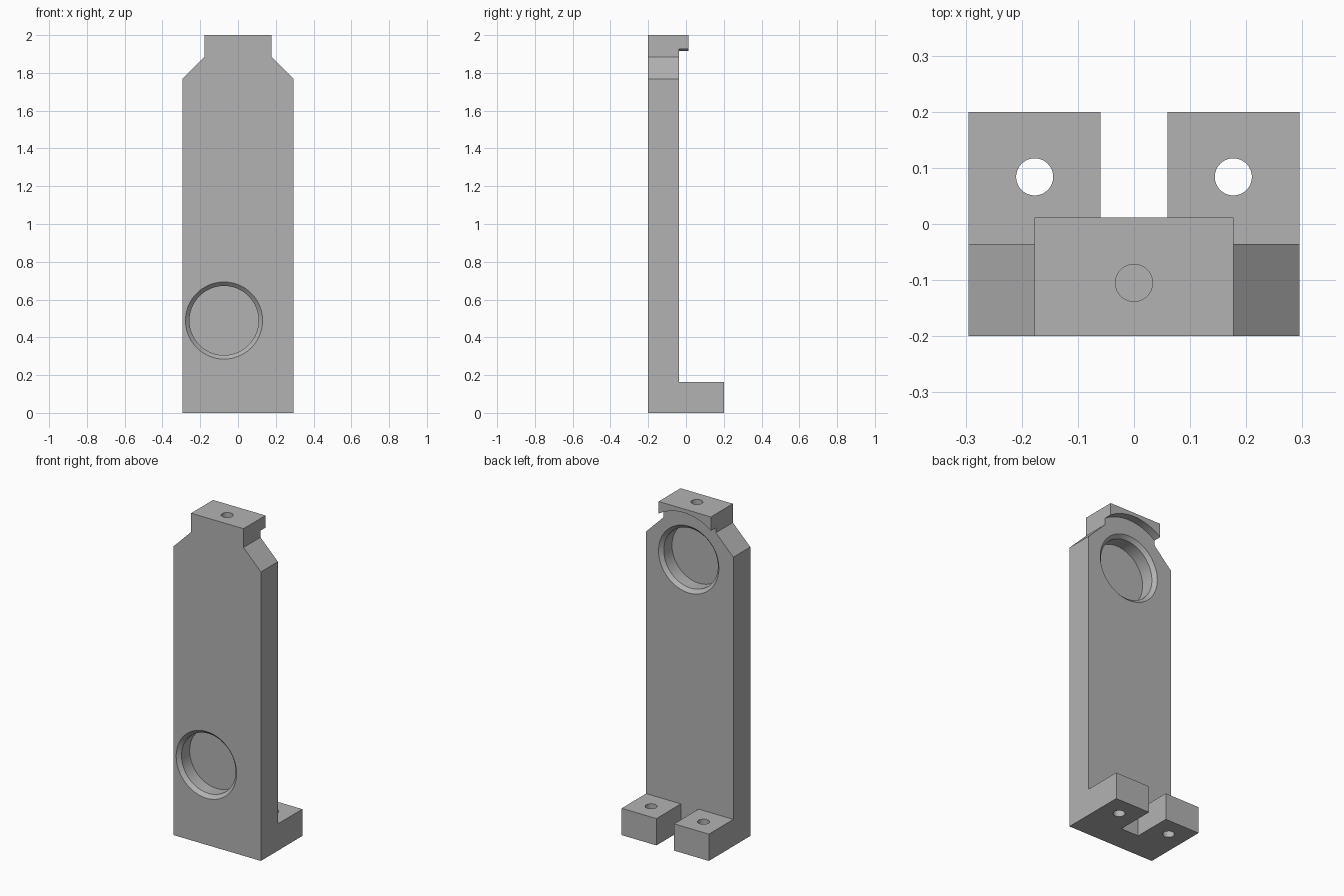
import bpy, bmesh, math
from mathutils import Matrix, Vector

if "Cube" in bpy.data.objects:
    bpy.data.objects.remove(bpy.data.objects["Cube"], do_unlink=True)

FRONT, BACK = -0.2, -0.036      # plate faces
HALF, NECK = 0.295, 0.177       # half widths of plate and neck
FOOT = 0.164                    # foot height

grey = bpy.data.materials.new("plain_grey")
grey.use_nodes = True
colour = (0.45, 0.45, 0.45, 1)
grey.diffuse_color = colour
grey.node_tree.nodes["Principled BSDF"].inputs["Base Color"].default_value = colour


def finish(name, bm):
    bmesh.ops.recalc_face_normals(bm, faces=bm.faces)
    mesh = bpy.data.meshes.new(name)
    bm.to_mesh(mesh)
    bm.free()
    mesh.materials.append(grey)
    obj = bpy.data.objects.new(name, mesh)
    bpy.context.collection.objects.link(obj)
    return obj


def extrude(name, points, vector):
    """Closed outline swept along a vector."""
    bm = bmesh.new()
    face = bm.faces.new([bm.verts.new(p) for p in points])
    swept = bmesh.ops.extrude_face_region(bm, geom=[face])
    verts = [g for g in swept["geom"] if isinstance(g, bmesh.types.BMVert)]
    bmesh.ops.translate(bm, vec=vector, verts=verts)
    return finish(name, bm)


def tube(name, start, end, r1, r2=None):
    """Cylinder or cone between two points."""
    a, b = Vector(start), Vector(end)
    turn = (b - a).to_track_quat("Z", "Y").to_matrix().to_4x4()
    bm = bmesh.new()
    bmesh.ops.create_cone(bm, cap_ends=True, segments=96, radius1=r1,
                          radius2=r1 if r2 is None else r2, depth=(b - a).length,
                          matrix=Matrix.Translation((a + b) / 2) @ turn)
    return finish(name, bm)


def combine(target, cutter, operation="DIFFERENCE"):
    mod = target.modifiers.new(cutter.name, "BOOLEAN")
    mod.operation, mod.object, mod.solver = operation, cutter, "EXACT"
    bpy.context.view_layer.objects.active = target
    bpy.ops.object.modifier_apply(modifier=mod.name)
    bpy.data.objects.remove(cutter, do_unlink=True)


def bore(x, z, face, inward):
    """Blind round pocket with a chamfered rim."""
    combine(bracket, tube("pocket", (x, face - 0.05 * inward, z),
                          (x, face + 0.1 * inward, z), 0.183))
    combine(bracket, tube("rim", (x, face - 0.02 * inward, z),
                          (x, face + 0.021 * inward, z), 0.224, 0.183))


# Side profile: plate with a foot at the bottom and a lip at the top
side = [(FRONT, -0.1), (0.2, -0.1), (0.2, FOOT), (BACK, FOOT),
        (BACK, 1.9), (0.012, 1.9), (0.012, 2.1), (FRONT, 2.1)]
bracket = extrude("bracket", [(-0.4, y, z) for y, z in side], (0.8, 0, 0))

# Front outline: sloped shoulders and narrow neck
half = [(HALF, 0), (HALF, 1.767), (NECK, 1.885), (NECK, 2)]
outline = half + [(-x, z) for x, z in reversed(half)]
combine(bracket, extrude("outline", [(x, -0.4, z) for x, z in outline], (0, 0.8, 0)),
        "INTERSECT")

# Slot between the two feet
slot = [(-0.06, BACK), (0.06, BACK), (0.06, 0.3), (-0.06, 0.3)]
combine(bracket, extrude("slot", [(x, y, -0.1) for x, y in slot], (0, 0, 0.4)))

# Curved relief under the lip, around the upper pocket
combine(bracket, tube("relief", (0.007, BACK, 1.672), (0.007, 0.1, 1.672), 0.305))

# Pockets in the front and back
bore(-0.074, 0.489, FRONT, 1)
bore(0.007, 1.672, BACK, -1)

# Screw holes through the feet and down into the lip
for sign in (-1, 1):
    combine(bracket, tube("foot_hole", (sign * NECK, 0.084, -0.1),
                          (sign * NECK, 0.084, 0.3), 0.033))
combine(bracket, tube("top_hole", (0, -0.105, 1.9), (0, -0.105, 2.1), 0.033))

bpy.ops.object.select_all(action="DESELECT")
bracket.select_set(True)
bpy.context.view_layer.objects.active = bracket
bpy.ops.object.shade_smooth_by_angle(angle=math.radians(30))
